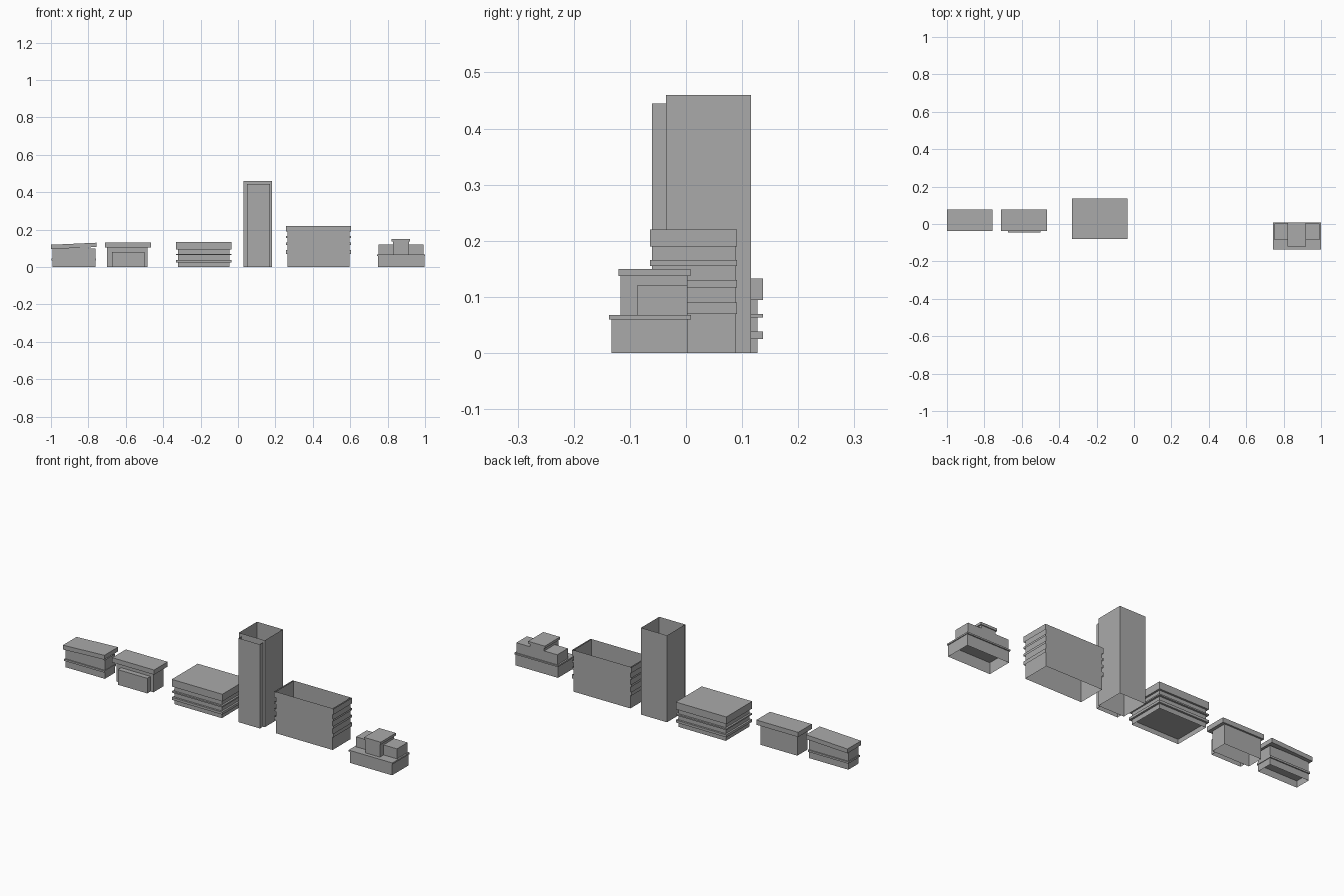
import bpy, bmesh

if "Cube" in bpy.data.objects:
    bpy.data.objects.remove(bpy.data.objects["Cube"])

grey = bpy.data.materials.new("concrete_grey")
grey.diffuse_color = (0.4, 0.4, 0.4, 1)
grey.use_nodes = True
grey.node_tree.nodes["Principled BSDF"].inputs["Base Color"].default_value = grey.diffuse_color


def block(name, x, y, z, top=True, bottom=True, rise=0.0):
    """Box between ranges; caps are optional, rise lifts the +x end."""
    bm = bmesh.new()
    bmesh.ops.create_cube(bm, size=1.0)
    bm.normal_update()
    caps = [f for f in bm.faces
            if (f.normal.z > 0.5 and not top) or (f.normal.z < -0.5 and not bottom)]
    bmesh.ops.delete(bm, geom=caps, context='FACES_ONLY')
    for v in bm.verts:
        lift = rise if v.co.x > 0 else 0.0
        v.co = [r[1] if c > 0 else r[0] for c, r in zip(v.co, (x, y, z))]
        v.co.z += lift
    mesh = bpy.data.meshes.new(name)
    bm.to_mesh(mesh)
    bm.free()
    mesh.materials.append(grey)
    ob = bpy.data.objects.new(name, mesh)
    bpy.context.collection.objects.link(ob)
    return ob


def walls(name, x, y, z):
    """Thin wall ring, open above and below."""
    return block(name, x, y, z, top=False, bottom=False)


# Small shop with a sloping roof
walls("shop_walls", (-0.992, -0.762), (-0.026, 0.058), (0, 0.1))
block("shop_ledge", (-0.996, -0.759), (-0.032, 0.064), (0.035, 0.045))
block("shop_roof", (-1.0, -0.757), (-0.037, 0.077), (0.096, 0.119), rise=0.011)

# Small hall with an entrance porch
walls("hall_walls", (-0.7, -0.483), (-0.018, 0.068), (0, 0.105))
block("hall_roof", (-0.711, -0.466), (-0.037, 0.077), (0.105, 0.13))
block("hall_porch", (-0.673, -0.5), (-0.045, -0.018), (0, 0.08), bottom=False)

# Low office with stacked floor slabs
walls("office_walls", (-0.322, -0.046), (-0.07, 0.127), (0, 0.095))
for i, z in enumerate([(0.025, 0.038), (0.063, 0.07), (0.095, 0.133)]):
    block(f"office_slab_{i + 1}", (-0.332, -0.036), (-0.08, 0.137), z)

# Tower with a shallow front bay
walls("tower_walls", (0.03, 0.182), (-0.036, 0.116), (0, 0.46))
walls("tower_bay", (0.047, 0.171), (-0.061, -0.036), (0, 0.445))

# Wide block with wall bands
walls("wide_block_walls", (0.264, 0.597), (-0.061, 0.088), (0, 0.22))
for i, z in enumerate([(0.07, 0.09), (0.117, 0.13), (0.155, 0.166), (0.19, 0.22)]):
    walls(f"wide_block_band_{i + 1}", (0.257, 0.604), (-0.064, 0.091), z)

# Stepped building
walls("stepped_base", (0.748, 0.996), (-0.133, 0.003), (0, 0.06))
block("stepped_base_slab", (0.744, 1.0), (-0.137, 0.009), (0.06, 0.068))
block("stepped_middle", (0.752, 0.992), (-0.086, 0.003), (0.068, 0.121))
block("stepped_top", (0.829, 0.913), (-0.117, 0.003), (0.068, 0.137))
block("stepped_top_roof", (0.822, 0.92), (-0.12, 0.008), (0.137, 0.15))
